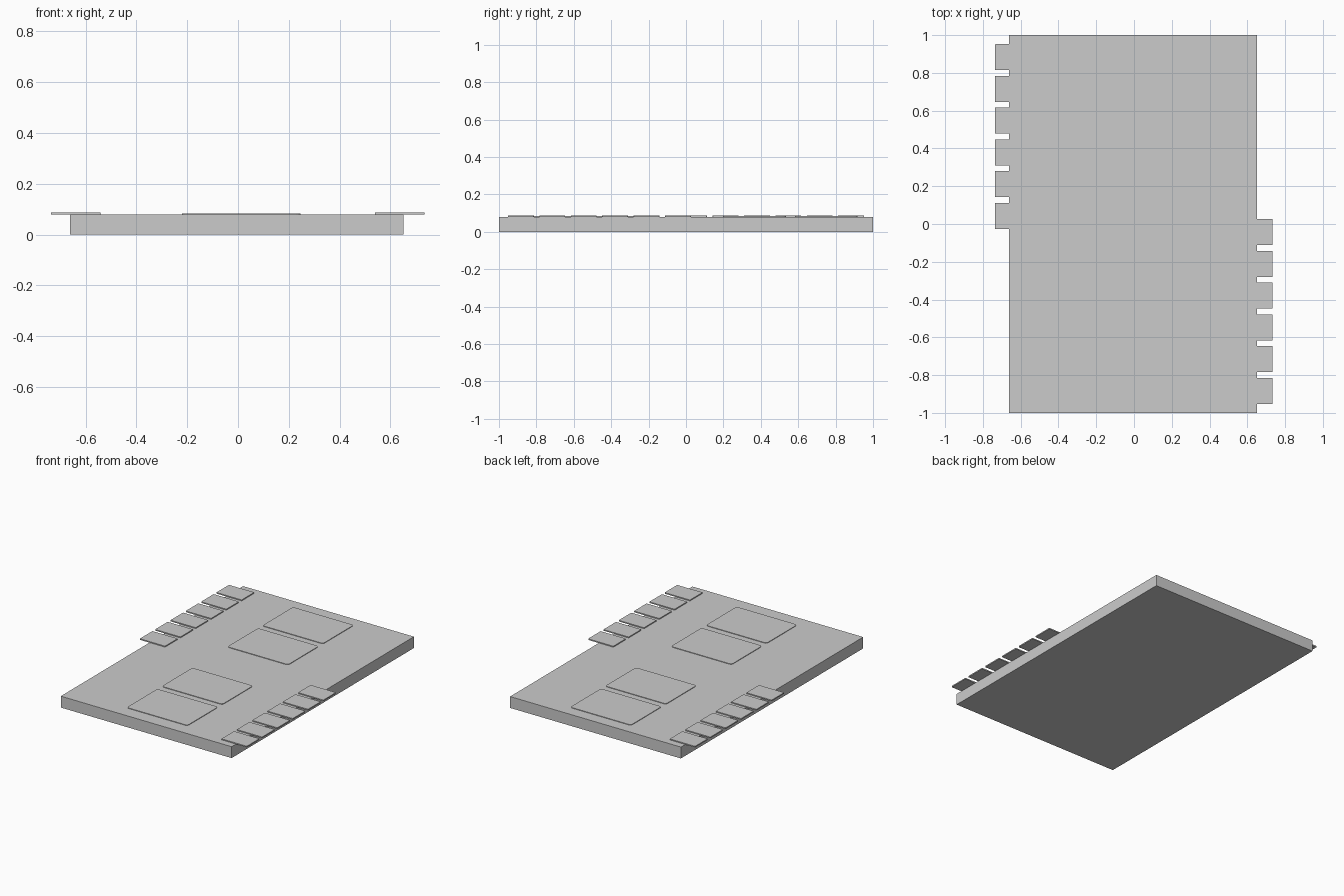
import bpy, bmesh

if "Cube" in bpy.data.objects:
    bpy.data.objects.remove(bpy.data.objects["Cube"])


def slab(name, x0, x1, y0, y1, z0, z1, corner=0.0):
    """Box between two corners, with optional rounded upright edges."""
    bm = bmesh.new()
    bmesh.ops.create_cube(bm, size=1)
    for v in bm.verts:
        v.co.x = x0 if v.co.x < 0 else x1
        v.co.y = y0 if v.co.y < 0 else y1
        v.co.z = z0 if v.co.z < 0 else z1
    if corner:
        upright = [e for e in bm.edges
                   if abs(e.verts[0].co.z - e.verts[1].co.z) > 1e-5]
        bmesh.ops.bevel(bm, geom=upright, offset=corner, segments=3,
                        profile=0.5, affect='EDGES')
    mesh = bpy.data.meshes.new(name)
    bm.to_mesh(mesh)
    bm.free()
    obj = bpy.data.objects.new(name, mesh)
    bpy.context.collection.objects.link(obj)
    return obj


TOP = 0.079

# Main board
slab("board", -0.661, 0.651, -1, 1, 0, TOP)

# Four rounded pads down the middle
for i, y in enumerate((0.75, 0.366, -0.354, -0.738)):
    slab(f"centre_pad_{i + 1}", -0.22, 0.246, y - 0.168, y + 0.168,
         TOP - 0.003, TOP + 0.004, 0.017)

# Six overhanging tabs per side, staggered along the board
for i in range(6):
    y = 0.883 - 0.168 * i
    slab(f"left_tab_{i + 1}", -0.736, -0.542, y - 0.069, y + 0.069,
         TOP - 0.001, TOP + 0.007, 0.003)
    slab(f"right_tab_{i + 1}", 0.54, 0.734, -y - 0.069, -y + 0.069,
         TOP - 0.001, TOP + 0.007, 0.003)
